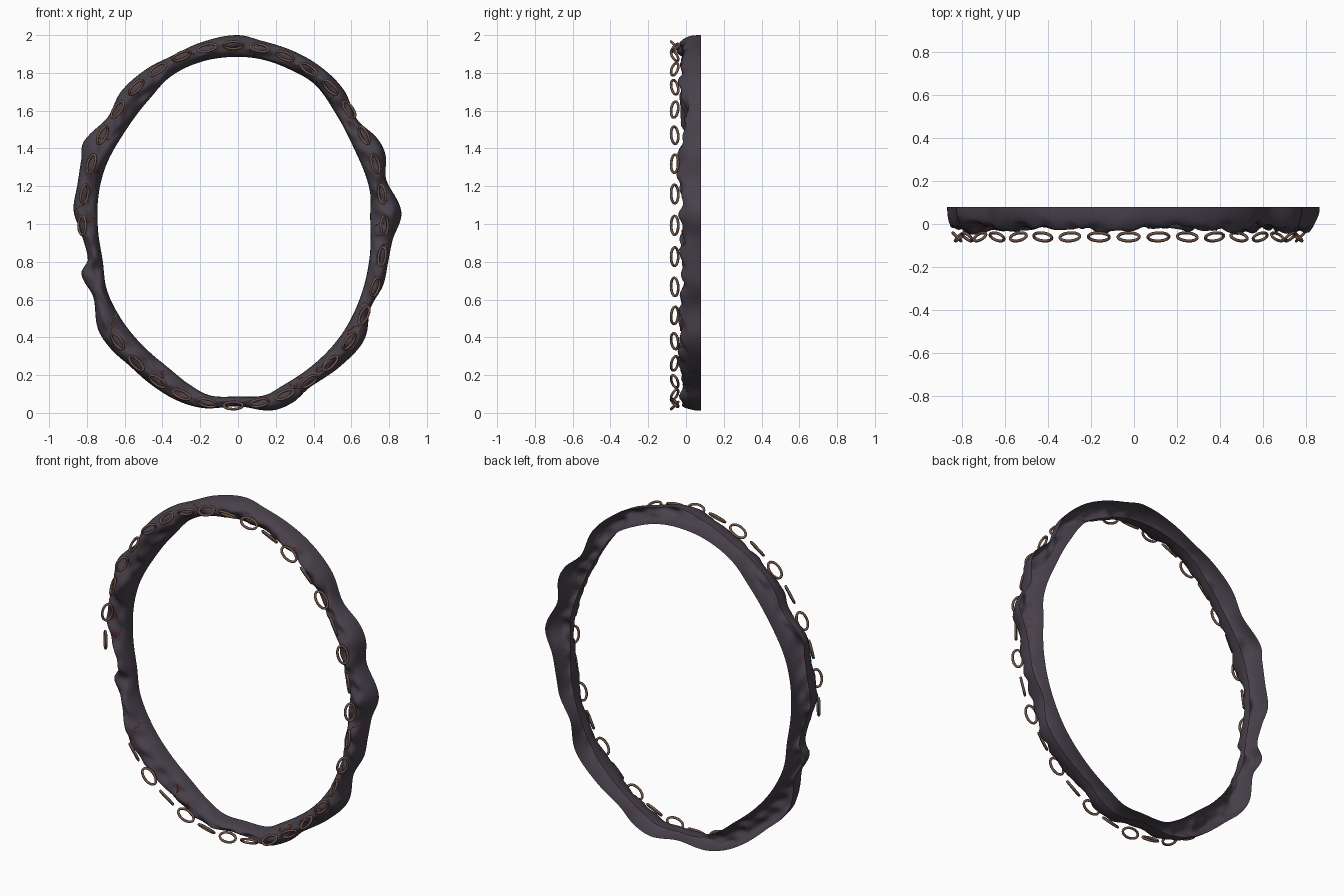
import bpy, bmesh, math, random
from mathutils import Vector, Matrix, noise

if "Cube" in bpy.data.objects:
    bpy.data.objects.remove(bpy.data.objects["Cube"])

random.seed(4)

def material(name, rgb):
    m = bpy.data.materials.new(name)
    m.diffuse_color = (*rgb, 1)
    m.use_nodes = True
    m.node_tree.nodes["Principled BSDF"].inputs["Base Color"].default_value = m.diffuse_color
    return m

ROCK = material("dark_stone", (0.065, 0.052, 0.07))
METAL = material("rusty_iron", (0.16, 0.09, 0.065))
GLOW = material("ember", (0.5, 0.06, 0.02))

# Outer and inner outlines seen from the front (x, z)
OUTER = [(0, 2), (-.2, 1.96), (-.35, 1.89), (-.47, 1.83), (-.62, 1.70), (-.69, 1.565), (-.82, 1.43),
         (-.83, 1.34), (-.85, 1.21), (-.87, 1.07), (-.83, .95), (-.795, .81), (-.83, .74), (-.765, .61),
         (-.74, .44), (-.67, .335), (-.575, .25), (-.44, .135), (-.31, .06), (-.18, .025), (0, .035),
         (.18, .013), (.29, .055), (.38, .135), (.54, .245), (.67, .39), (.70, .55), (.77, .68),
         (.795, .80), (.82, .92), (.865, 1.06), (.785, 1.235), (.78, 1.37), (.74, 1.45), (.63, 1.555),
         (.56, 1.71), (.42, 1.845), (.27, 1.925), (.125, 1.97)]
INNER = [(0, 1.885), (-.2, 1.857), (-.36, 1.778), (-.47, 1.66), (-.6, 1.487), (-.706, 1.29), (-.743, 1.105),
         (-.743, 1.0), (-.717, .81), (-.695, .655), (-.617, .495), (-.495, .347), (-.37, .24), (-.257, .15),
         (-.15, .093), (0, .087), (.14, .093), (.245, .15), (.38, .24), (.537, .4), (.643, .6), (.695, .81),
         (.70, 1.025), (.70, 1.16), (.616, 1.396), (.52, 1.58), (.405, 1.74), (.27, 1.82), (.14, 1.868)]

def polar(points):
    """Smooth periodic radius-by-angle function through the outline points."""
    p = sorted((math.atan2(z - 1, x) % math.tau, math.hypot(x, z - 1)) for x, z in points)
    p = [(a - math.tau, r) for a, r in p[-2:]] + p + [(a + math.tau, r) for a, r in p[:3]]
    def radius(t):
        t %= math.tau
        i = max(k for k in range(1, len(p) - 2) if p[k][0] <= t)
        (a0, r0), (a1, r1), (a2, r2), (a3, r3) = p[i - 1:i + 3]
        h = a2 - a1
        m1, m2 = (r2 - r0) / (a2 - a0) * h, (r3 - r1) / (a3 - a1) * h
        s = (t - a1) / h
        return ((2*s**3 - 3*s*s + 1) * r1 + (s**3 - 2*s*s + s) * m1
                + (3*s*s - 2*s**3) * r2 + (s**3 - s*s) * m2)
    return radius

r_out, r_in = polar(OUTER), polar(INNER)

def surface(t, phi, lift=0.0):
    """Point on the rocky half tube: phi 0 = inner back rim, pi = outer back rim."""
    a, b = r_in(t), r_out(t)
    c, s = math.cos(phi), max(math.sin(phi), 0)
    r = (a + b) / 2 - (b - a) / 2 * c
    q = Vector((r * math.cos(t) * 6, phi * .5, r * math.sin(t) * 6))
    n = noise.noise(q) * .036 + noise.noise(q * 2.3) * .018
    n += .006 * math.sin(t * 46 + phi * 2.5) * s
    y = .08 - (.102 + n + lift) * s ** .75
    return Vector((r * math.cos(t), max(y, -.05), 1 + r * math.sin(t)))

def new_object(name, bm, mat, angle=60):
    me = bpy.data.meshes.new(name)
    bm.to_mesh(me)
    bm.free()
    me.materials.append(mat)
    ob = bpy.data.objects.new(name, me)
    bpy.context.collection.objects.link(ob)
    bpy.ops.object.select_all(action='DESELECT')
    ob.select_set(True)
    bpy.context.view_layer.objects.active = ob
    bpy.ops.object.shade_smooth_by_angle(angle=math.radians(angle))
    return ob

# Rocky oval frame, an open-backed shell
bm = bmesh.new()
N, M = 320, 24
grid = [[bm.verts.new(surface(math.tau * i / N, math.pi * j / M)) for j in range(M + 1)] for i in range(N)]
for i in range(N):
    for j in range(M):
        bm.faces.new((grid[i][j], grid[(i + 1) % N][j], grid[(i + 1) % N][j + 1], grid[i][j + 1]))
bmesh.ops.recalc_face_normals(bm, faces=bm.faces)
if sum(f.normal.y for f in bm.faces) > 0:
    bmesh.ops.reverse_faces(bm, faces=bm.faces)
new_object("stone_frame", bm, ROCK)

# Chain of oval links, alternately rolled by 45 degrees, broken at the lower left
def add_link(bm, matrix, half_len=.05, half_wid=.027, tube=.007, n=24, k=8):
    rings = []
    for i in range(n):
        a = math.tau * i / n
        centre = Vector((half_len * math.cos(a), half_wid * math.sin(a), 0))
        out = Vector((half_wid * math.cos(a), half_len * math.sin(a), 0)).normalized()
        rings.append([bm.verts.new(matrix @ (centre + tube * (math.cos(b) * out + math.sin(b) * Vector((0, 0, 1)))))
                      for b in (math.tau * j / k for j in range(k))])
    for i in range(n):
        for j in range(k):
            r, s = rings[i], rings[(i + 1) % n]
            bm.faces.new((r[j], s[j], s[(j + 1) % k], r[(j + 1) % k]))

bm = bmesh.new()
for i in range(36):
    if i in (19, 20, 21):
        continue
    t = math.radians(10 * i)
    pos = Vector((-.025 + .8 * math.cos(t), -.06, .993 + .954 * math.sin(t)))
    tangent = Vector((-.8 * math.sin(t), 0, .954 * math.cos(t))).normalized()
    front = Vector((0, -1, 0))
    side = front.cross(tangent)
    basis = Matrix((tangent, side, front)).transposed().to_4x4()
    roll = Matrix.Rotation(math.radians(-45 if i % 2 else 45), 4, 'X')
    add_link(bm, Matrix.Translation(pos) @ basis @ roll)
bmesh.ops.recalc_face_normals(bm, faces=bm.faces)
new_object("chain_links", bm, METAL)

# Thin glowing cracks wandering over the stone
curve = bpy.data.curves.new("ember_cracks", 'CURVE')
curve.dimensions = '3D'
curve.bevel_depth = .002
curve.bevel_resolution = 0
for _ in range(26):
    t, phi = random.uniform(0, math.tau), random.uniform(.6, 1.6)
    spline = curve.splines.new('POLY')
    spline.points.add(7)
    for p in spline.points:
        p.co = (*surface(t, phi, .002), 1)
        t += random.uniform(-.012, .02)
        phi += random.uniform(.03, .22)
curve.materials.append(GLOW)
bpy.context.collection.objects.link(bpy.data.objects.new("ember_cracks", curve))
